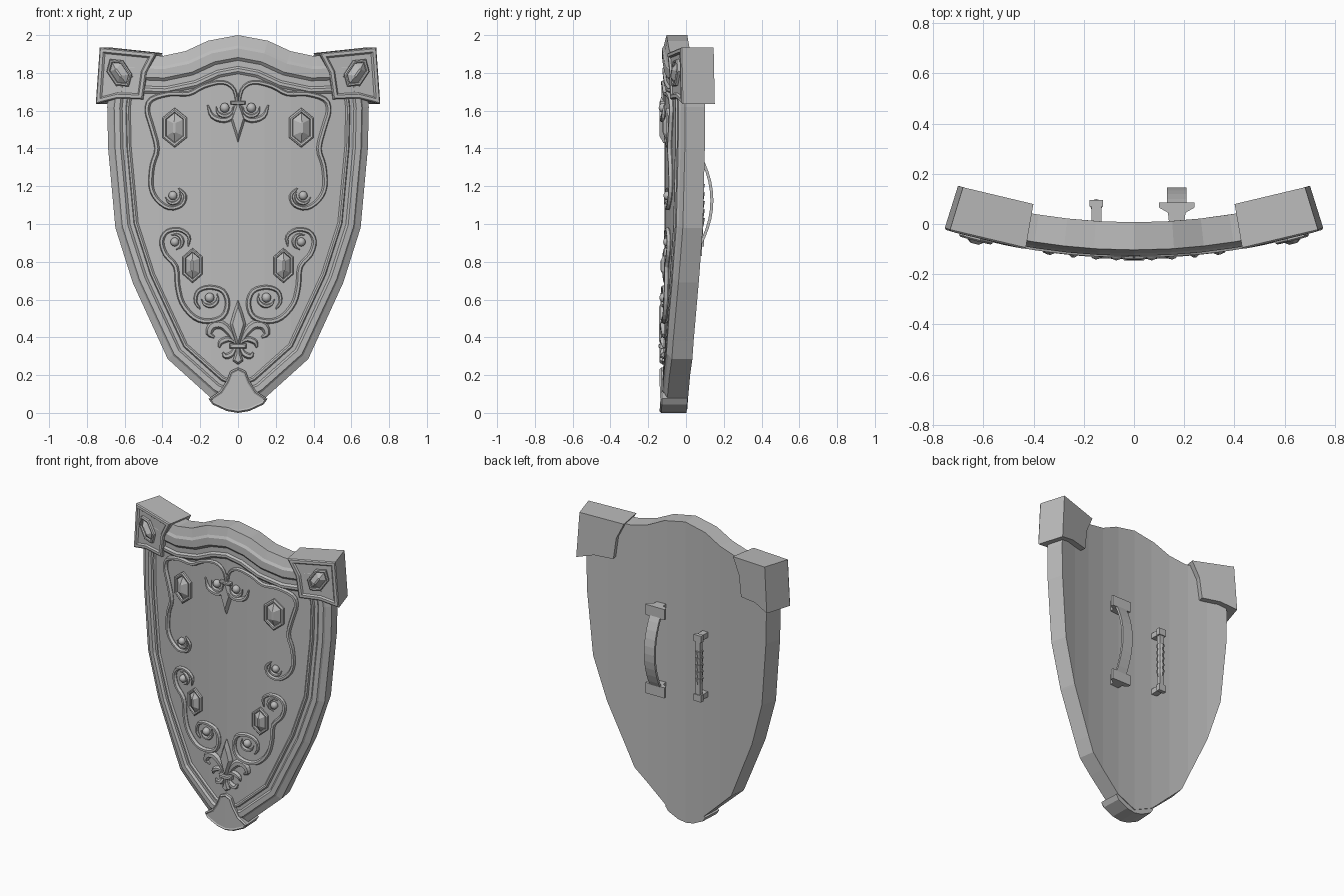
import bpy, bmesh, math
from mathutils import Vector
from mathutils.geometry import interpolate_bezier

if "Cube" in bpy.data.objects:
    bpy.data.objects.remove(bpy.data.objects["Cube"])

steel = bpy.data.materials.new("grey_steel")
GREY = (0.5, 0.5, 0.5, 1)
steel.use_nodes = True
steel.diffuse_color = GREY
steel.node_tree.nodes["Principled BSDF"].inputs["Base Color"].default_value = GREY

RADIUS, FRONT = 2.5, -0.115


def bend(u, d, z):
    """Wrap a flat point (across, outward, up) round the shield's curve."""
    a, r = u / RADIUS, RADIUS + d
    return Vector((r * math.sin(a), FRONT + RADIUS - r * math.cos(a), z))


def finish(bm, name, curved=True, mirror=False, smooth=False):
    if curved:
        for v in bm.verts:
            v.co = bend(*v.co)
    bmesh.ops.recalc_face_normals(bm, faces=bm.faces)
    mesh = bpy.data.meshes.new(name)
    bm.to_mesh(mesh)
    bm.free()
    mesh.materials.append(steel)
    for p in mesh.polygons:
        p.use_smooth = smooth
    ob = bpy.data.objects.new(name, mesh)
    bpy.context.collection.objects.link(ob)
    if mirror:
        ob.modifiers.new("mirror", "MIRROR").use_mirror_merge = False
    return ob


def full(half):
    """Complete a right half outline (bottom to top) with its mirror image."""
    return half + [(-x, z) for x, z in reversed(half) if x > 0]


def inset(points, dist, top=1):
    """Offset an outline inward; edges along the top move by a larger share."""
    pts = [Vector(p) for p in points]
    lines = []
    for i, p in enumerate(pts):
        e = (pts[(i + 1) % len(pts)] - p).normalized()
        n = Vector((-e.y, e.x))
        lines.append((n, n.dot(p) + dist * (top if n.y < -0.7 else 1)))
    out = []
    for i in range(len(pts)):
        (a, p), (b, q) = lines[i - 1], lines[i]
        det = a.x * b.y - a.y * b.x
        if abs(det) < 1e-3:
            out.append(pts[i] + b * dist)
        else:
            out.append(Vector(((p * b.y - q * a.y) / det, (a.x * q - b.x * p) / det)))
    return out


def loft(name, outline, layers, top=1, slices=0, **kw):
    """Stack inset copies of an outline at the given outward depths."""
    bm = bmesh.new()
    rings = [[bm.verts.new((p.x, d, p.y)) for p in inset(outline, o, top)]
             for o, d in layers]
    n = len(outline)
    for lo, hi in zip(rings, rings[1:]):
        for i in range(n):
            j = (i + 1) % n
            bm.faces.new((lo[i], lo[j], hi[j], hi[i]))
    bm.faces.new(rings[0])
    bm.faces.new(rings[-1])
    for k in range(-slices, slices + 1):
        bmesh.ops.bisect_plane(bm, geom=bm.verts[:] + bm.edges[:] + bm.faces[:],
                               plane_co=(k * 0.7 / (slices + 1), 0, 0),
                               plane_no=(1, 0, 0))
    return finish(bm, name, **kw)


def scroll(name, path, r=0.014, power=0.25, height=1.4, sides=6, **kw):
    """Sweep a tapering tube along a smoothed path lying on the shield face."""
    p = [Vector(q) for q in path]
    p = [2 * p[0] - p[1]] + p + [2 * p[-1] - p[-2]]
    line = []
    for i in range(1, len(p) - 2):
        h0, h1 = (p[i + 1] - p[i - 1]) / 6, (p[i + 2] - p[i]) / 6
        line += interpolate_bezier(p[i], p[i] + h0, p[i + 1] - h1, p[i + 1], 4)[:-1]
    line.append(p[-2])
    bm, rings, last = bmesh.new(), [], len(line) - 1
    for i, c in enumerate(line):
        t = (line[min(i + 1, last)] - line[max(i - 1, 0)]).normalized()
        n = Vector((-t.y, t.x))
        w = r * max(0.25, math.sin(math.pi * i / last) ** power if 0 < i < last else 0)
        ring = []
        for k in range(sides):
            a = math.tau * k / sides
            q = c + n * w * math.cos(a)
            ring.append(bm.verts.new((q.x, w * height * math.sin(a) + 0.004, q.y)))
        rings.append(ring)
    for a, b in zip(rings, rings[1:]):
        for k in range(sides):
            m = (k + 1) % sides
            bm.faces.new((a[k], a[m], b[m], b[k]))
    bm.faces.new(rings[0])
    bm.faces.new(rings[-1])
    return finish(bm, name, mirror=True, **kw)


def boss(name, x, z, r, start):
    """Round bead with a crescent hugging part of it."""
    bm = bmesh.new()
    bmesh.ops.create_uvsphere(bm, u_segments=10, v_segments=6, radius=r)
    for v in bm.verts:
        v.co += Vector((x, 0.005, z))
    finish(bm, name + "_bead", mirror=True, smooth=True)
    arc = [math.radians(start + 40 * k) for k in range(6)]
    scroll(name + "_crescent", [(x + 1.7 * r * math.cos(a), z + 1.7 * r * math.sin(a))
                                for a in arc], r * 0.45, 1)


def gem(name, x, z, w, h, tilt=0, base=0.0):
    """Long six-sided stone in a raised frame."""
    c, s = math.cos(tilt), math.sin(tilt)
    hexagon = full([(0, -h), (w, -h * 0.5), (w, h * 0.5), (0, h)])
    pts = [(x + a * c - b * s, z + a * s + b * c) for a, b in hexagon]
    loft(name, pts, [(0, base - 0.02), (0, base + 0.012), (w * 0.12, base + 0.018),
                     (w * 0.26, base + 0.016), (w * 0.32, base + 0.006),
                     (w * 0.9, base + 0.03)], mirror=True)


def prism(name, points, lo, hi, place, **kw):
    """Extrude a flat outline between two values along the remaining axis."""
    bm = bmesh.new()
    a, b = ([bm.verts.new(place(p, q, t)) for p, q in points] for t in (lo, hi))
    for i in range(len(points)):
        j = (i + 1) % len(points)
        bm.faces.new((a[i], a[j], b[j], b[i]))
    bm.faces.new(a)
    bm.faces.new(b)
    return finish(bm, name, curved=False, **kw)


# Curved body with its moulded rim
body = full([(0, .02), (.145, .08), (.375, .285), (.565, .69), (.66, .98), (.7, 1.4),
             (.705, 1.62), (.67, 1.9), (.4, 1.89), (.28, 1.915), (.16, 1.97), (0, 2)])
loft("shield_body", body,
     [(0, -.122), (0, -.012), (.035, .002), (.045, .012), (.075, .012), (.085, -.002),
      (.105, -.002), (.112, .01), (.122, .01), (.13, 0)], top=1.55, slices=4)

# Corner caps and foot cap
corner = [(.76, 1.635), (.738, 1.935), (.43, 1.905), (.485, 1.8), (.505, 1.66), (.64, 1.665)]
loft("corner_caps", corner, [(0, -.16), (0, .016), (.006, .022), (.022, .022), (.03, .012)],
     mirror=True)
gem("corner_gems", .63, 1.8, .052, .088, tilt=-.6, base=.014)
foot = full([(0, 0), (.06, .01), (.135, .045), (.155, .075), (.095, .115), (.06, .17),
             (.04, .222), (0, .24)])
loft("foot_cap", foot, [(0, -.118), (0, .016), (.008, .025), (.016, .02)])

# Gems on the face
gem("upper_gems", .335, 1.51, .065, .105)
gem("lower_gems", .24, .78, .053, .092)

# Scrollwork
scroll("upper_scroll", [(.005, 1.62), (.02, 1.71), (.08, 1.75), (.18, 1.73), (.26, 1.69),
                        (.36, 1.69), (.46, 1.66), (.482, 1.6), (.46, 1.52), (.43, 1.4),
                        (.455, 1.31), (.462, 1.2), (.43, 1.13), (.365, 1.085), (.3, 1.1),
                        (.28, 1.15), (.315, 1.19)])
boss("upper_curl", .345, 1.15, .024, 150)
scroll("lower_scroll", [(.265, .88), (.26, .935), (.31, .97), (.375, .96), (.405, .91),
                        (.385, .84), (.33, .775), (.32, .675), (.295, .58), (.23, .505),
                        (.155, .485), (.08, .51), (.055, .58), (.08, .645), (.15, .665),
                        (.21, .645), (.225, .59), (.2, .55)])
boss("lower_curl", .15, .61, .026, 150)
boss("middle_curl", .335, .905, .024, 60)
scroll("crest_curl", [(.16, 1.63), (.135, 1.57), (.07, 1.55), (.02, 1.58), (.005, 1.65)],
       .015, .5)
boss("crest", .07, 1.615, .026, 170)

# Pendant leaf under the top scroll
loft("pendant_leaf", full([(0, 1.43), (.04, 1.56), (.012, 1.64), (0, 1.7)]),
     [(0, -.01), (0, .006), (.011, .026)])
loft("pendant_band", full([(0, 1.63), (.04, 1.632), (.04, 1.65), (0, 1.652)]),
     [(0, -.01), (0, .02), (.005, .026)])

# Lily ornament
loft("lily_petal", full([(0, .35), (.015, .38), (.042, .47), (.025, .53), (0, .6)]),
     [(0, -.01), (0, .008), (.013, .028)])
scroll("lily_side_petals", [(.012, .36), (.04, .42), (.085, .465), (.135, .46),
                            (.152, .42), (.125, .4)], .024, .6, height=1)
scroll("lily_lower_petals", [(.012, .37), (.05, .39), (.09, .375), (.1, .345)], .016, .6)
scroll("lily_feet", [(.01, .36), (.03, .315), (.065, .3), (.08, .32)], .016, .6)
loft("lily_stem", full([(0, .255), (.028, .275), (.014, .32), (.018, .36), (0, .365)]),
     [(0, -.01), (0, .01), (.01, .024)])
loft("lily_band", full([(0, .34), (.045, .342), (.045, .366), (0, .368)]),
     [(0, -.01), (0, .022), (.006, .03)])

# Arm strap on the back: flared mounts and a bowed band
STRAP_X, STRAP_Z = .17, 1.125
mount = [(-.03, 0), (.03, 0), (.035, .045), (.07, .065), (.07, .085), (-.07, .085),
         (-.07, .065), (-.035, .045)]
for label, s in (("upper", 1), ("lower", -1)):
    prism(label + "_strap_mount", mount, STRAP_Z + s * .225, STRAP_Z + s * .295,
          lambda x, y, z: (STRAP_X + x, y, z))
steps = [k / 5 for k in range(-5, 6)]
outer = [(.075 + .07 * (1 - t * t), STRAP_Z + .25 * t) for t in steps]
inner = [(y - .016, z) for y, z in reversed(outer)]
prism("arm_strap", outer + inner, -.038, .038, lambda y, z, x: (STRAP_X + x, y, z))

# Hand grip on the back: end posts, bar and swollen rings
GRIP_X, GRIP_Z = -.15, 1.1


def grip_box(name, x, y0, y1, z0, z1):
    prism(name, [(-x, y0), (x, y0), (x, y1), (-x, y1)], z0, z1,
          lambda a, y, z: (GRIP_X + a, y, GRIP_Z + z))


for label, s in (("upper", 1), ("lower", -1)):
    grip_box(label + "_grip_post", .02, 0, .085, s * .18, s * .215)
    grip_box(label + "_grip_cap", .027, .07, .095, s * .175, s * .22)
grip_box("grip_bar", .016, .062, .09, -.19, .19)
for k in range(-2, 3):
    bm = bmesh.new()
    bmesh.ops.create_cone(bm, cap_ends=True, segments=8, radius1=.018, radius2=.026, depth=.045)
    for v in bm.verts:
        v.co += Vector((GRIP_X, .074, GRIP_Z + k * .045))
    finish(bm, "grip_ring", curved=False)
